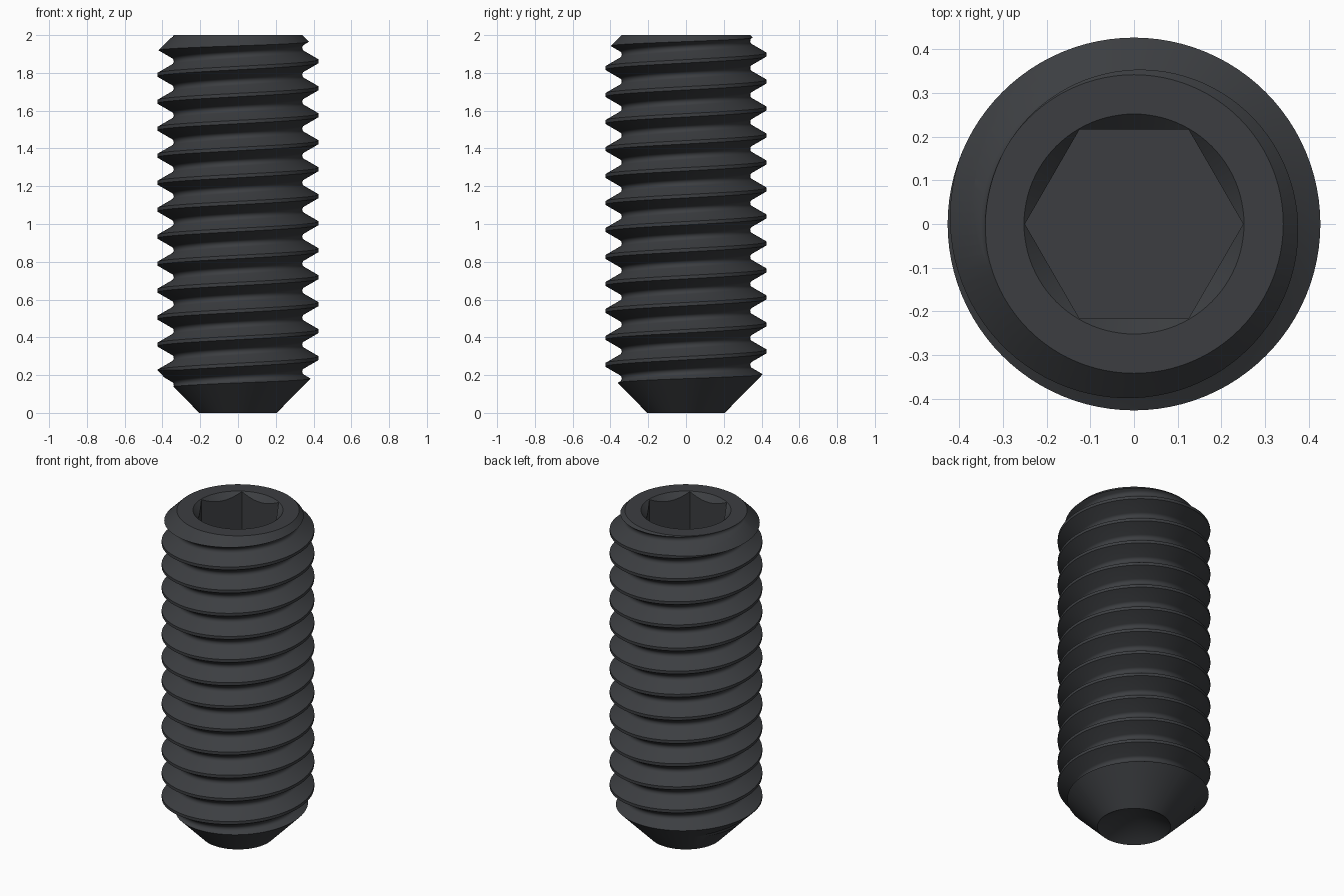
import bpy, bmesh, math

if "Cube" in bpy.data.objects:
    bpy.data.objects.remove(bpy.data.objects["Cube"])

PITCH, CREST, ROOT, FILLET = 1 / 7, 0.427, 0.34, 0.0211
SIDES = 96


def make_object(name, bm):
    bmesh.ops.recalc_face_normals(bm, faces=bm.faces[:])
    mesh = bpy.data.meshes.new(name)
    bm.to_mesh(mesh)
    bm.free()
    obj = bpy.data.objects.new(name, mesh)
    bpy.context.collection.objects.link(obj)
    return obj


def threaded_rod(name):
    # one pitch of 60 degree thread: rounded root, flat crest
    arc = [(PITCH / 2 - FILLET * math.sin(a), ROOT + FILLET * (1 - math.cos(a)))
           for a in (math.radians(d) for d in (0, 15, 30, 45, 60))]
    prof = [(-z, r) for z, r in arc]
    prof += [(-0.009, CREST), (0.009, CREST)]
    prof += [(z, r) for z, r in reversed(arc[1:])]
    K, turns = len(prof), 20
    M = K * turns
    bm, cache = bmesh.new(), {}

    def vert(k, j):
        if j == SIDES:
            k, j = k + K, 0
        if (k, j) not in cache:
            z, r = prof[k % K]
            a = 2 * math.pi * j / SIDES
            z += 0.29 - 5 * PITCH + PITCH * (k // K + j / SIDES)
            cache[k, j] = bm.verts.new((r * math.cos(a), r * math.sin(a), z))
        return cache[k, j]

    for k in range(M):
        for j in range(SIDES):
            bm.faces.new((vert(k, j), vert(k, j + 1), vert(k + 1, j + 1), vert(k + 1, j)))
    # close both helical ends with a fan
    for k0, zc in ((0, -0.6), (M, 2.6)):
        loop = [vert(k0, j) for j in range(SIDES + 1)]
        loop += [vert(k, 0) for k in range(k0 + K - 1, k0, -1)]
        centre = bm.verts.new((0, 0, zc))
        for a, b in zip(loop, loop[1:] + loop[:1]):
            bm.faces.new((a, b, centre))
    return make_object(name, bm)


def lathe(name, points):
    bm = bmesh.new()
    vs = [bm.verts.new((r, 0, z)) for r, z in points]
    es = [bm.edges.new(p) for p in zip(vs, vs[1:])]
    bmesh.ops.spin(bm, geom=vs + es, cent=(0, 0, 0), axis=(0, 0, 1),
                   angle=2 * math.pi, steps=SIDES, use_duplicate=False)
    bmesh.ops.remove_doubles(bm, verts=bm.verts[:], dist=1e-5)
    return make_object(name, bm)


def hex_prism(name, radius, z0, z1):
    bm = bmesh.new()
    ring = [bm.verts.new((radius * math.cos(i * math.pi / 3),
                          radius * math.sin(i * math.pi / 3), z0)) for i in range(6)]
    face = bm.faces.new(ring)
    new = bmesh.ops.extrude_face_region(bm, geom=[face])["geom"]
    bmesh.ops.translate(bm, vec=(0, 0, z1 - z0),
                        verts=[v for v in new if isinstance(v, bmesh.types.BMVert)])
    return make_object(name, bm)


screw = threaded_rod("set_screw")

# envelope: conical cup, 45 degree ends and socket countersink
envelope = lathe("end_envelope", [(0, 0.123), (0.205, 0), (0.5, 0.3), (0.5, 1.842),
                                  (0.342, 2), (0.252, 2), (0.19, 1.938), (0, 1.938)])
# hexagonal key socket
socket = hex_prism("socket_cutter", 0.25, 1.57, 2.2)

for cutter, op in ((envelope, 'INTERSECT'), (socket, 'DIFFERENCE')):
    mod = screw.modifiers.new(cutter.name, 'BOOLEAN')
    mod.object, mod.operation, mod.solver = cutter, op, 'EXACT'
    cutter.hide_render = True

# bake the cuts and drop the cutters
deps = bpy.context.evaluated_depsgraph_get()
baked = bpy.data.meshes.new_from_object(screw.evaluated_get(deps))
screw.modifiers.clear()
screw.data = baked
for cutter in (envelope, socket):
    bpy.data.objects.remove(cutter)

# black oxide finish
mat = bpy.data.materials.new("black_steel")
mat.diffuse_color = (0.045, 0.048, 0.053, 1)
mat.use_nodes = True
mat.node_tree.nodes["Principled BSDF"].inputs["Base Color"].default_value = mat.diffuse_color
screw.data.materials.clear()
screw.data.materials.append(mat)

bpy.context.view_layer.objects.active = screw
screw.select_set(True)
bpy.ops.object.shade_smooth_by_angle(angle=math.radians(25))
